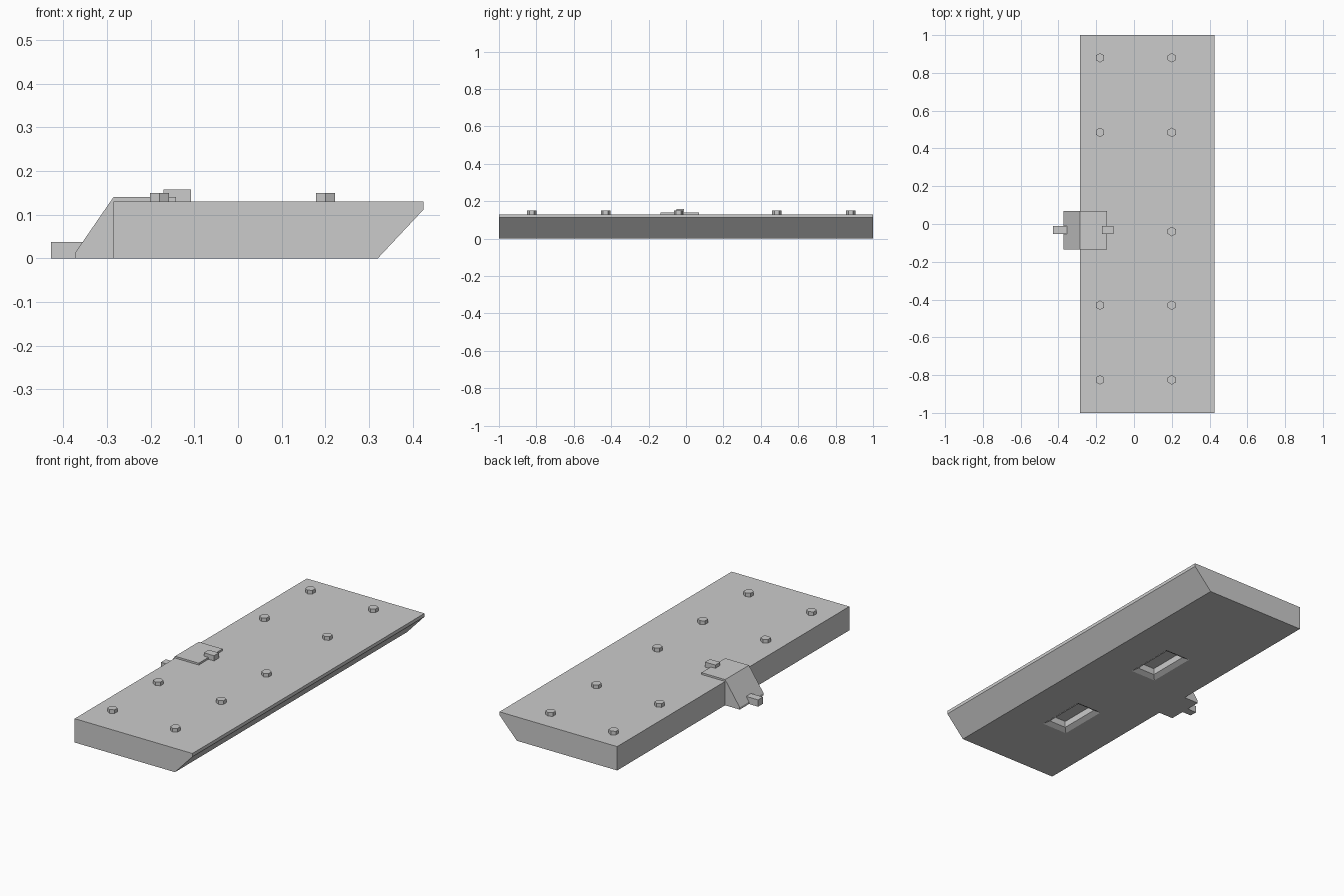
import bpy
import bmesh
from mathutils import Matrix

cube = bpy.data.objects.get("Cube")
if cube:
    bpy.data.objects.remove(cube, do_unlink=True)

grey = bpy.data.materials.new("light_grey")
grey.use_nodes = True
grey.diffuse_color = (0.6, 0.6, 0.6, 1)
grey.node_tree.nodes["Principled BSDF"].inputs["Base Color"].default_value = grey.diffuse_color


def finish(name, bm):
    bmesh.ops.recalc_face_normals(bm, faces=bm.faces)
    mesh = bpy.data.meshes.new(name)
    bm.to_mesh(mesh)
    bm.free()
    mesh.materials.append(grey)
    obj = bpy.data.objects.new(name, mesh)
    bpy.context.collection.objects.link(obj)
    return obj


def extrude_profile(name, profile, y0, y1):
    """Extrude an x-z outline along y."""
    bm = bmesh.new()
    face = bm.faces.new([bm.verts.new((x, y0, z)) for x, z in profile])
    moved = bmesh.ops.extrude_face_region(bm, geom=[face])["geom"]
    verts = [v for v in moved if isinstance(v, bmesh.types.BMVert)]
    bmesh.ops.translate(bm, verts=verts, vec=(0, y1 - y0, 0))
    return finish(name, bm)


def box(name, x0, x1, y0, y1, z0, z1):
    return extrude_profile(name, [(x0, z0), (x1, z0), (x1, z1), (x0, z1)], y0, y1)


def pocket_cutter(x, y, half_x, half_y, lip, lip_depth, depth):
    """Rectangular pocket with a sloping lip; starts below the underside."""
    bm = bmesh.new()
    rings = []
    for grow, z in ((lip, -lip_depth), (-lip, lip_depth), (-lip, depth)):
        a, b = half_x + grow, half_y + grow
        if z < 0:
            a, b = half_x + lip, half_y + lip
        corners = ((-a, -b), (a, -b), (a, b), (-a, b))
        rings.append([bm.verts.new((x + u, y + v, z)) for u, v in corners])
    bm.faces.new(rings[0])
    bm.faces.new(rings[-1])
    for low, high in zip(rings, rings[1:]):
        for i in range(4):
            j = (i + 1) % 4
            bm.faces.new((low[i], low[j], high[j], high[i]))
    cutter = finish("pocket_cutter", bm)
    cutter.hide_render = True
    return cutter


# Slab with an undercut long edge
TOP = 0.13
slab = extrude_profile(
    "slab", [(-0.285, 0), (0.32, 0), (0.425, 0.112), (0.425, TOP), (-0.285, TOP)], -1, 1)

# Two pockets in the underside
for y in (0.245, -0.47):
    cutter = pocket_cutter(0.027, y, 0.077, 0.14, 0.025, 0.015, 0.05)
    mod = slab.modifiers.new("pocket", "BOOLEAN")
    mod.operation = "DIFFERENCE"
    mod.solver = "EXACT"
    mod.object = cutter
    bpy.context.view_layer.objects.active = slab
    bpy.ops.object.modifier_apply(modifier=mod.name)
    bpy.data.objects.remove(cutter, do_unlink=True)

# Wedge clamp folded over the straight long edge
extrude_profile(
    "clamp",
    [(-0.373, 0), (-0.285, 0), (-0.285, TOP), (-0.142, TOP),
     (-0.142, 0.14), (-0.285, 0.14), (-0.373, 0.012)], -0.135, 0.07)
box("clamp_lower_tab", -0.428, -0.34, -0.052, -0.01, 0, 0.037)
box("clamp_upper_tab", -0.17, -0.108, -0.052, -0.01, TOP, 0.158)

# Hexagonal bolt heads in two rows
rows = {-0.18: (0.88, 0.485, -0.43, -0.825),
        0.2: (0.88, 0.485, -0.04, -0.43, -0.825)}
for x, ys in rows.items():
    for y in ys:
        bm = bmesh.new()
        bmesh.ops.create_cone(
            bm, cap_ends=True, segments=6, radius1=0.025, radius2=0.025, depth=0.02,
            matrix=Matrix.Translation((x, y, TOP + 0.01)))
        # Corners point along y
        if max(v.co.x for v in bm.verts) - x > 0.024:
            bmesh.ops.rotate(bm, verts=bm.verts, cent=(x, y, 0),
                             matrix=Matrix.Rotation(0.5236, 3, "Z"))
        finish("bolt_head", bm)
